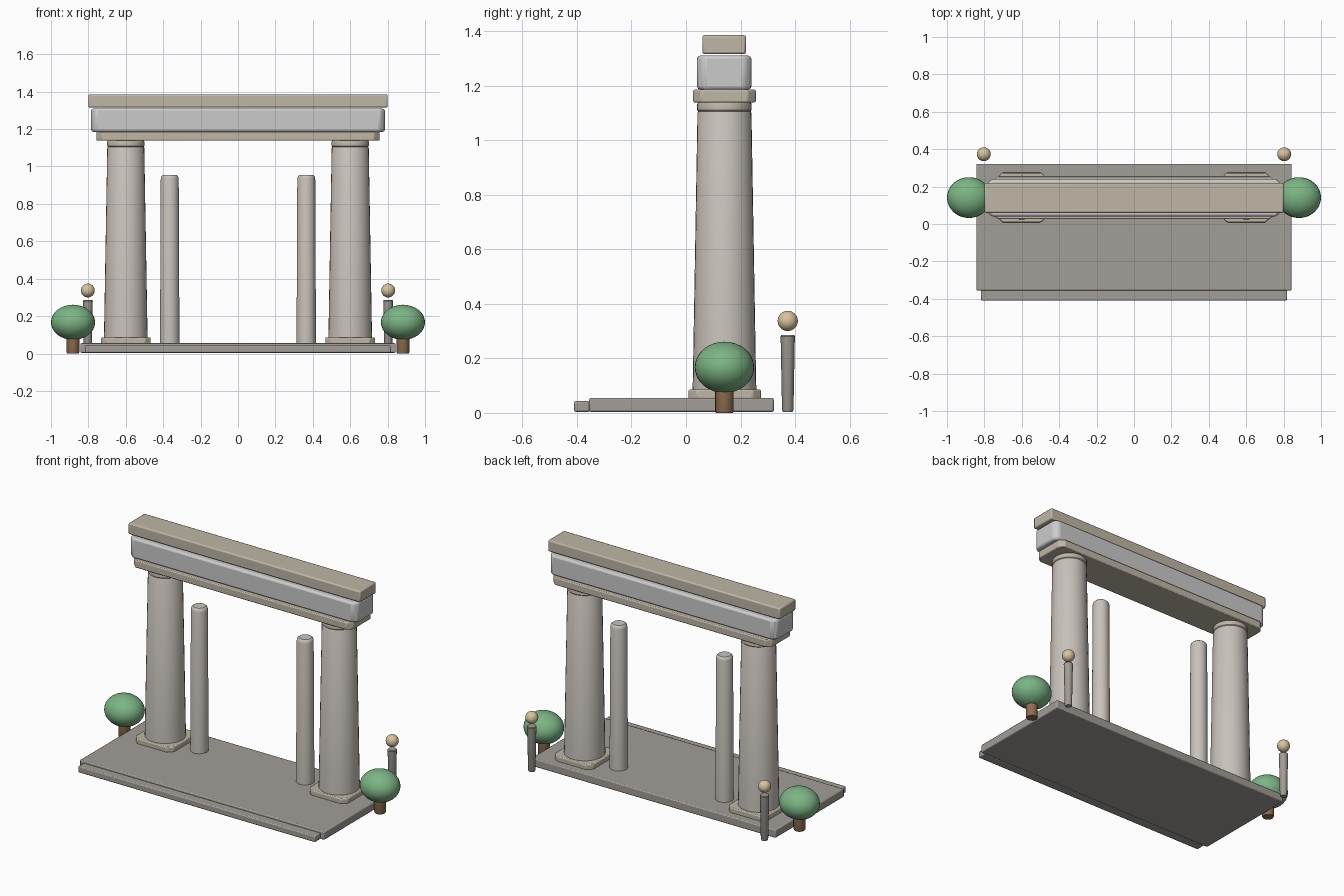
import bpy, math

if "Cube" in bpy.data.objects:
    bpy.data.objects.remove(bpy.data.objects["Cube"])

def mat(name, r, g, b):
    m = bpy.data.materials.new(name)
    m.diffuse_color = (r, g, b, 1)
    m.use_nodes = True
    m.node_tree.nodes["Principled BSDF"].inputs["Base Color"].default_value = m.diffuse_color
    return m

LIGHT = mat("light_stone", .66, .65, .64)
SHAFT = mat("warm_stone", .58, .54, .50)
TAN = mat("tan_stone", .52, .47, .38)
DARK = mat("dark_stone", .36, .34, .31)
LAMP = mat("lamp_glow", .68, .55, .34)
GREEN = mat("leaf_green", .20, .46, .23)
BROWN = mat("bark_brown", .28, .16, .08)

def finish(o, name, m, angle=35):
    o.name = name
    o.data.materials.append(m)
    bpy.ops.object.shade_smooth_by_angle(angle=math.radians(angle))
    return o

def box(name, x, y, z, m, bevel=.006, corner=0):
    """Box from (min, max) ranges, with optional wider vertical-corner chamfers."""
    bpy.ops.mesh.primitive_cube_add(size=1)
    o = bpy.context.object
    for v in o.data.vertices:
        v.co = [r[0] if c < 0 else r[1] for c, r in zip(v.co, (x, y, z))]
    if corner:
        w = o.data.attributes.new("bevel_weight_edge", 'FLOAT', 'EDGE')
        for e in o.data.edges:
            a, b = (o.data.vertices[i].co for i in e.vertices)
            w.data[e.index].value = 1.0 if abs(a.z - b.z) > 1e-5 else 0.0
        c = o.modifiers.new("corners", 'BEVEL')
        c.limit_method, c.width, c.segments = 'WEIGHT', corner, 1
    b = o.modifiers.new("edges", 'BEVEL')
    b.width, b.segments, b.limit_method = bevel, 2, 'ANGLE'
    return finish(o, name, m)

def lathe(name, x, y, profile, m, n=32):
    """Closed solid of revolution from (radius, z) points."""
    verts = [(r * math.cos(2 * math.pi * i / n), r * math.sin(2 * math.pi * i / n), z)
             for r, z in profile for i in range(n)]
    k = len(profile)
    faces = [(j * n + i, j * n + (i + 1) % n, (j + 1) * n + (i + 1) % n, (j + 1) * n + i)
             for j in range(k - 1) for i in range(n)]
    faces += [tuple(reversed(range(n))), tuple(range((k - 1) * n, k * n))]
    me = bpy.data.meshes.new(name)
    me.from_pydata(verts, [], faces)
    o = bpy.data.objects.new(name, me)
    bpy.context.collection.objects.link(o)
    o.location = (x, y, 0)
    bpy.ops.object.select_all(action='DESELECT')
    o.select_set(True)
    bpy.context.view_layer.objects.active = o
    return finish(o, name, m)

def ball(name, loc, radii, m):
    bpy.ops.mesh.primitive_uv_sphere_add(segments=32, ring_count=16, location=loc)
    o = bpy.context.object
    o.scale = radii
    return finish(o, name, m, 60)

# Platform and front step
box("platform", (-.843, .843), (-.355, .322), (.004, .055), DARK)
box("front_step", (-.818, .818), (-.41, -.352), (.004, .043), DARK)

# Stacked lintel
box("lower_beam", (-.757, .757), (.026, .256), (1.138, 1.185), TAN, .006, .03)
box("middle_beam", (-.785, .785), (.04, .24), (1.185, 1.31), LIGHT, .012, .025)
box("top_beam", (-.80, .80), (.06, .22), (1.315, 1.385), TAN, .008)

for side, s in (("left", -1), ("right", 1)):
    # Main column with plinth and neck ring
    cx = s * .6
    box(side + "_plinth", (cx - .133, cx + .133), (.009, .275), (.05, .086), TAN, .006, .03)
    lathe(side + "_column", cx, .141,
          [(.112, .08), (.117, .086), (.116, .12), (.099, 1.10), (.095, 1.108)], SHAFT)
    lathe(side + "_neck_ring", cx, .141,
          [(.095, 1.104), (.1, 1.11), (.1, 1.132), (.096, 1.14)], TAN)
    # Slim inner pillar
    lathe(side + "_inner_pillar", s * .365, .141,
          [(.052, .05), (.052, .06), (.048, .935), (.045, .947), (.036, .955)], SHAFT)
    # Lamp post behind the platform
    lathe(side + "_lamp_post", s * .803, .373,
          [(.018, .004), (.021, .01), (.026, .275), (.027, .28), (.024, .285)], DARK, 20)
    ball(side + "_lamp_globe", (s * .803, .373, .337), (.037, .037, .037), LAMP)
    # Round bush on a short trunk
    lathe(side + "_bush_trunk", s * .882, .141,
          [(.031, 0), (.034, .006), (.034, .12)], BROWN, 20)
    ball(side + "_bush_crown", (s * .882, .141, .167), (.118, .109, .094), GREEN)
